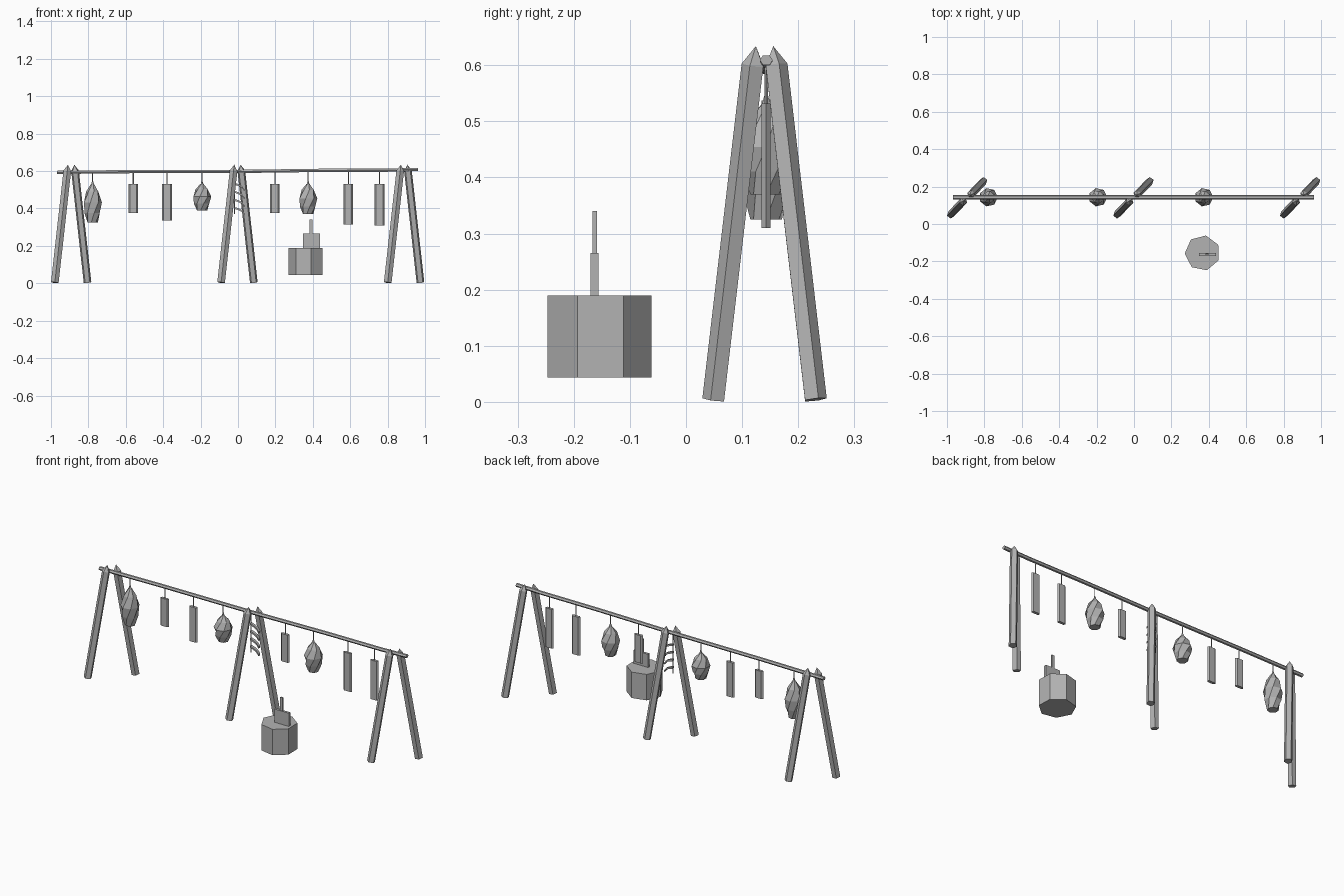
import bpy, bmesh, math
from mathutils import Vector, Matrix

if "Cube" in bpy.data.objects:
    bpy.data.objects.remove(bpy.data.objects["Cube"])

grey = bpy.data.materials.new("plain_grey")
grey.diffuse_color = (0.45, 0.45, 0.45, 1)
grey.use_nodes = True
grey.node_tree.nodes["Principled BSDF"].inputs["Base Color"].default_value = grey.diffuse_color
Y = 0.143  # line of the hanging beam


def ring(n, rx, ry, z, turn=0):
    return [Vector((rx * math.cos(turn + math.tau * i / n),
                    ry * math.sin(turn + math.tau * i / n), z)) for i in range(n)]


def loft(name, rings, matrix=Matrix(), tip=None):
    """Skin a stack of equal rings, with flat caps or a pointed tip."""
    bm = bmesh.new()
    rows = [[bm.verts.new(p) for p in r] for r in rings]
    n = len(rows[0])
    for a, b in zip(rows, rows[1:]):
        for i in range(n):
            j = (i + 1) % n
            bm.faces.new((a[i], a[j], b[j], b[i]))
    bm.faces.new(rows[0][::-1])
    if tip is None:
        bm.faces.new(rows[-1])
    else:
        t = bm.verts.new(tip)
        for i in range(n):
            bm.faces.new((rows[-1][i], rows[-1][(i + 1) % n], t))
    return finish(name, bm, matrix)


def finish(name, bm, matrix=Matrix()):
    bmesh.ops.transform(bm, matrix=matrix, verts=bm.verts)
    bmesh.ops.recalc_face_normals(bm, faces=bm.faces)
    me = bpy.data.meshes.new(name)
    bm.to_mesh(me)
    bm.free()
    me.materials.append(grey)
    ob = bpy.data.objects.new(name, me)
    bpy.context.collection.objects.link(ob)
    return ob


def box(name, lo, hi):
    lo, hi = Vector(lo), Vector(hi)
    bm = bmesh.new()
    bmesh.ops.create_cube(bm, size=1)
    m = Matrix.Translation((lo + hi) / 2) @ Matrix.Diagonal((*(hi - lo), 1))
    return finish(name, bm, m)


def beam_z(x):
    return 0.6 + 0.0078 * x


# Sharpened five-sided legs, paired in frames set diagonally
for fx in (-0.892, -0.003, 0.888):
    for s, part in ((-1, "front_leg"), (1, "back_leg")):
        foot = Vector((fx + s * 0.0875, 0.14 + s * 0.0895, 0.004))
        top = Vector((fx + s * 0.017, 0.14 + s * 0.0155, 0.634))
        axis = top - foot
        rot = Vector((0, 0, 1)).rotation_difference(axis).to_matrix().to_4x4()
        turn = s * math.pi / 2
        length = axis.length
        loft(part, [ring(5, 0.0215, 0.0215, 0, turn),
                    ring(5, 0.0215, 0.0215, length - 0.034, turn)],
             Matrix.Translation(foot) @ rot, (0, 0, length))

# Slightly crooked beam
stations = [(-0.968, 0.593), (-0.58, 0.597), (0.0, 0.598), (0.45, 0.604),
            (0.80, 0.605), (0.962, 0.609)]
loft("beam", [[Vector((x, Y + p.x, z + p.y)) for p in ring(6, 0.0115, 0.01, 0)]
              for x, z in stations])


def cord(x, z):
    loft("cord", [ring(4, 0.003, 0.003, z), ring(4, 0.003, 0.003, beam_z(x))],
         Matrix.Translation((x, Y, 0)))


# Hanging flat chimes with bevelled edges
for x, low in ((-0.56, 0.375), (-0.38, 0.335), (0.197, 0.375),
               (0.59, 0.315), (0.757, 0.31)):
    cord(x, 0.525)
    section = [(-0.026, 0), (-0.018, -0.008), (0.018, -0.008),
               (0.026, 0), (0.018, 0.008), (-0.018, 0.008)]
    loft("chime", [[Vector((x + a, Y + b, z)) for a, b in section]
                   for z in (low, 0.532)])

# Hanging faceted lanterns, each with a small knob on its cord
for x, low in ((-0.778, 0.325), (-0.193, 0.39), (0.374, 0.37)):
    cord(x, 0.53)
    h = 0.532 - low
    m = Matrix.Translation((x, Y, low))
    levels = [(0, 0.029), (0.25, 0.043), (0.52, 0.05), (0.8, 0.034), (1, 0.008)]
    gem = loft("lantern", [ring(7, r, r, t * h, i * math.pi / 7)
                           for i, (t, r) in enumerate(levels)], m)
    loft("knob", [ring(5, 0.008, 0.008, h - 0.002), ring(5, 0.003, 0.003, h + 0.016)], m)

# Stack of curved slats on the middle cord
cord(-0.018, 0.37)
for k in range(4):
    z0 = 0.532 - 0.043 * k
    sections = []
    for dx, dz in ((-0.02, 0), (0.0, -0.006), (0.02, -0.016), (0.034, -0.034)):
        sections.append([Vector((dx, Y + b, z0 + dz + c)) for b, c in
                         ((-0.008, -0.005), (0.008, -0.005), (0.008, 0.005), (-0.008, 0.005))])
    loft("slat", sections)

# Seven-sided block with a board and an upright peg
turn = math.radians(-24)
loft("block", [ring(7, 0.095, 0.095, 0.043, turn), ring(7, 0.095, 0.095, 0.19, turn)],
     Matrix.Translation((0.366, -0.155, 0)))
box("board", (0.347, -0.170, 0.185), (0.438, -0.156, 0.265))
box("peg", (0.382, -0.167, 0.26), (0.397, -0.159, 0.34))
